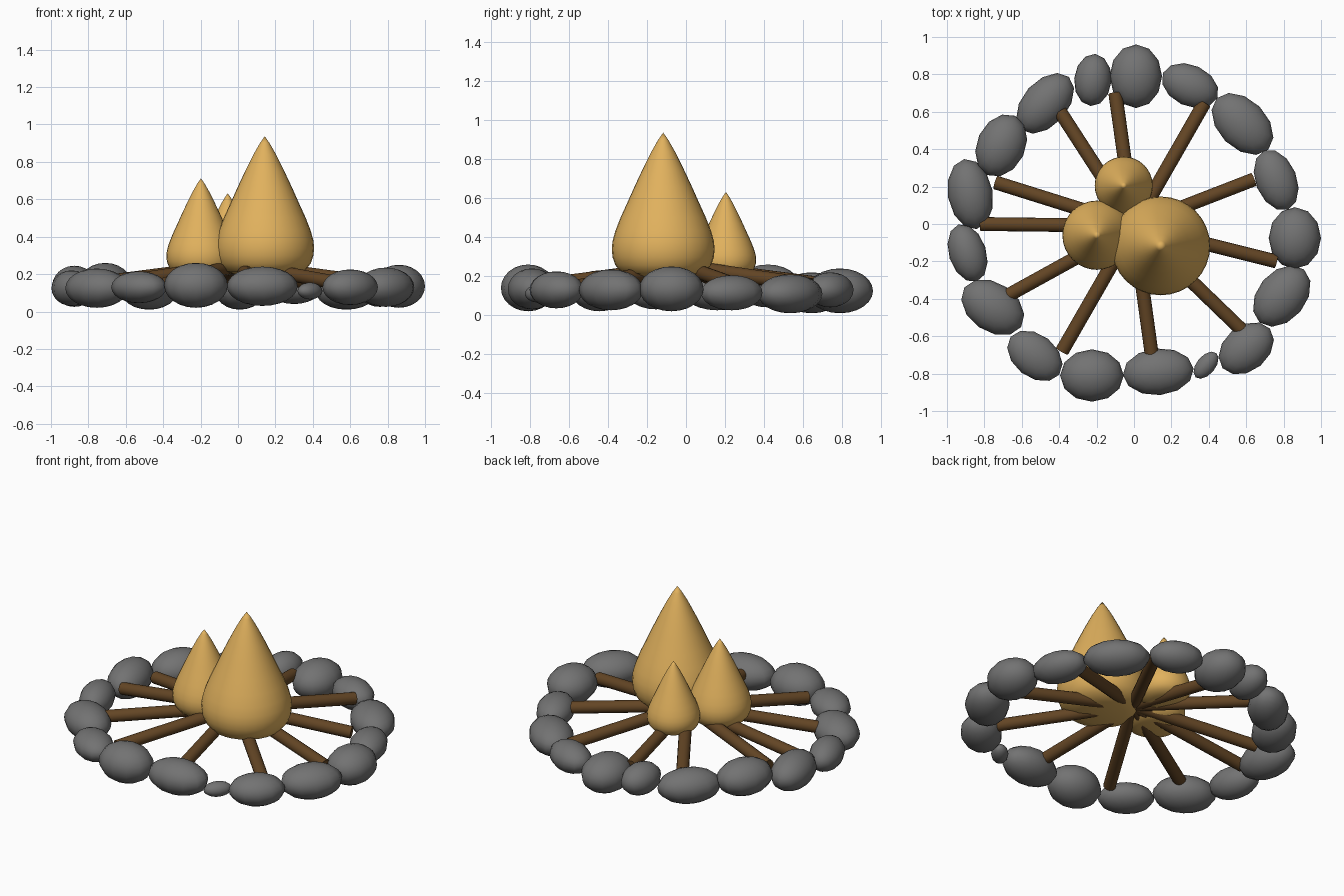
import bpy, bmesh, math
from mathutils import Vector, Matrix

if "Cube" in bpy.data.objects:
    bpy.data.objects.remove(bpy.data.objects["Cube"])


def material(name, rgb):
    m = bpy.data.materials.new(name)
    m.diffuse_color = (*rgb, 1)
    m.use_nodes = True
    m.node_tree.nodes["Principled BSDF"].inputs["Base Color"].default_value = m.diffuse_color
    return m


STONE = material("stone grey", (0.17, 0.17, 0.17))
WOOD = material("wood brown", (0.125, 0.06, 0.018))
FIRE = material("flame yellow", (0.75, 0.44, 0.11))


def finish(bm, name, mat, angle=60):
    mesh = bpy.data.meshes.new(name)
    bm.to_mesh(mesh)
    bm.free()
    ob = bpy.data.objects.new(name, mesh)
    bpy.context.collection.objects.link(ob)
    mesh.materials.append(mat)
    bpy.ops.object.select_all(action='DESELECT')
    ob.select_set(True)
    bpy.context.view_layer.objects.active = ob
    bpy.ops.object.shade_smooth_by_angle(angle=math.radians(angle))
    return ob


# Ring of stones: x, y, long half, short half, long axis degrees, z centre, half height
STONES = [
    (.01, .79, .17, .14, 90, .125, .115), (.30, .74, .16, .11, -25, .13, .09),
    (.58, .535, .195, .13, -45, .11, .10), (.76, .235, .17, .11, -68, .115, .09),
    (.86, -.075, .165, .14, 90, .135, .115), (.79, -.385, .185, .13, 50, .13, .105),
    (.60, -.665, .165, .12, 40, .13, .095), (.385, -.755, .085, .05, 50, .11, .045),
    (.13, -.79, .19, .125, 5, .135, .105), (-.225, -.81, .17, .14, 0, .14, .12),
    (-.53, -.705, .165, .115, -38, .13, .085), (-.755, -.445, .185, .13, -35, .125, .105),
    (-.89, -.155, .16, .10, -72, .125, .095), (-.875, .16, .19, .12, -80, .135, .11),
    (-.71, .42, .175, .13, 65, .15, .11), (-.475, .645, .19, .12, 48, .115, .105),
    (-.22, .77, .14, .10, 85, .14, .095),
]
for x, y, a, b, deg, z, h in STONES:
    bm = bmesh.new()
    bmesh.ops.create_uvsphere(bm, u_segments=12, v_segments=12, radius=1)
    bm.transform(Matrix.Translation((x, y, z))
                 @ Matrix.Rotation(math.radians(deg), 4, 'Z')
                 @ Matrix.Diagonal((a, b, h, 1)))
    finish(bm, "ring_stone", STONE)

# Logs leaning inwards to a shared hub
HUB = Vector((0, -.01, .25))
ENDS = [(-.395, .60), (-.1, .70), (.375, .645), (.64, .238), (.76, -.2), (.58, -.57),
        (.095, -.70), (-.385, -.68), (-.68, -.385), (-.82, 0), (-.74, .222)]
for x, y in ENDS:
    end = Vector((x, y, .25 - .13 * math.hypot(x, y)))
    d = end - HUB
    bm = bmesh.new()
    bmesh.ops.create_cone(bm, cap_ends=True, segments=16, radius1=.037, radius2=.037,
                          depth=d.length)
    bm.transform(Matrix.Translation((HUB + end) / 2)
                 @ d.to_track_quat('Z', 'Y').to_matrix().to_4x4())
    finish(bm, "log", WOOD, 40)

# Flames: teardrop profile (radius share, height share) turned around its axis
PROFILE = [(0, 0), (.5, .008), (.80, .04), (.93, .095), (.985, .15), (1, .205),
           (.985, .26), (.93, .33), (.83, .42), (.70, .52), (.56, .63),
           (.40, .75), (.23, .87), (.10, .95), (0, 1)]


def flame(name, x, y, radius, bottom, top, n=32):
    bm = bmesh.new()
    vs = [bm.verts.new((r * radius, 0, bottom + t * (top - bottom))) for r, t in PROFILE]
    es = [bm.edges.new(p) for p in zip(vs, vs[1:])]
    bmesh.ops.spin(bm, geom=vs + es, axis=(0, 0, 1), cent=(0, 0, 0),
                   angle=math.tau, steps=n, use_merge=True)
    bmesh.ops.remove_doubles(bm, verts=bm.verts, dist=1e-5)
    bmesh.ops.recalc_face_normals(bm, faces=bm.faces)
    bm.transform(Matrix.Translation((x, y, 0)))
    finish(bm, name, FIRE)


flame("large_flame", .143, -.117, .264, .185, .937)
flame("medium_flame", -.198, -.06, .185, .19, .712)
flame("small_flame", -.055, .205, .155, .195, .632)
